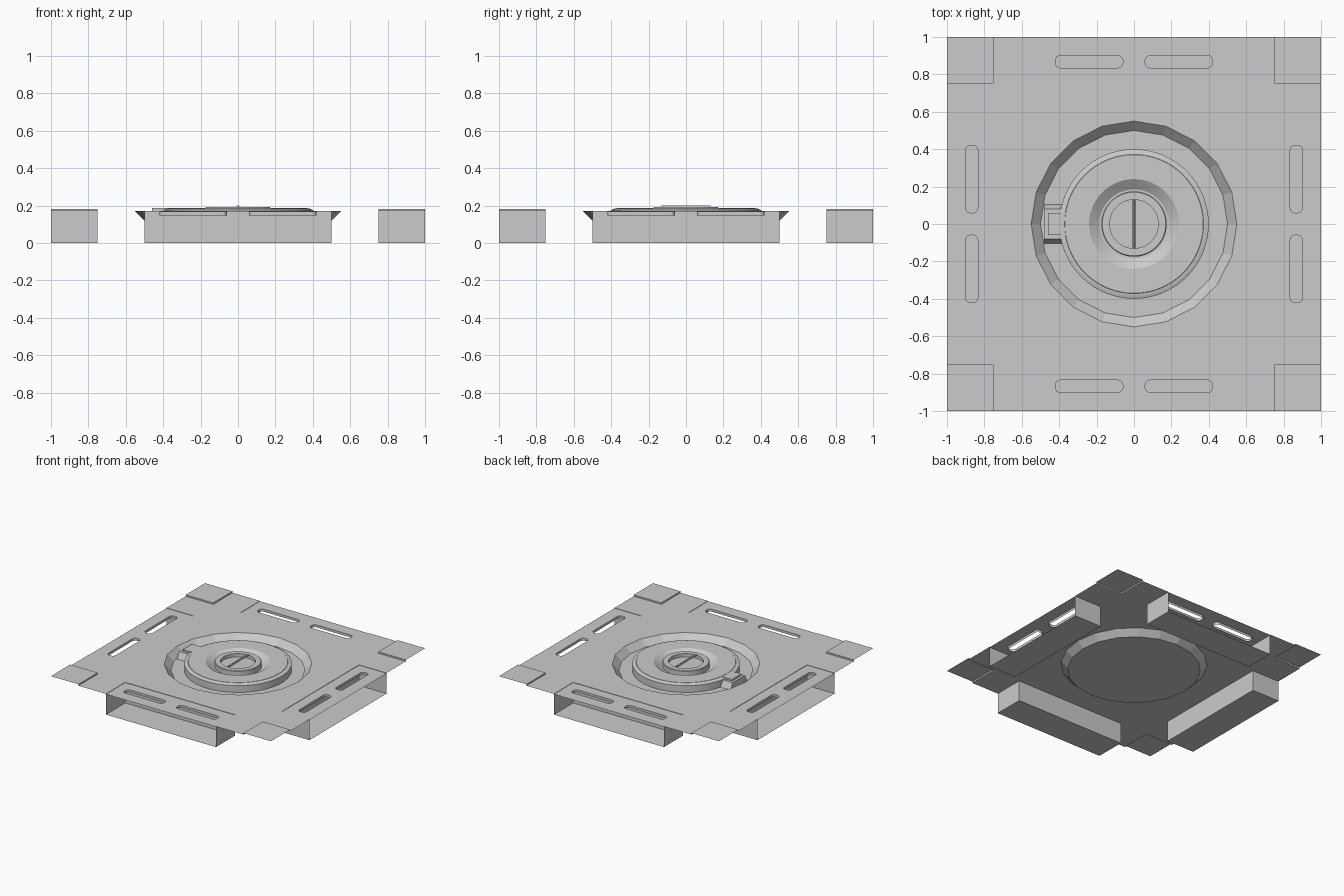
import bpy, bmesh
from math import sin, cos, pi
from mathutils import Matrix, Vector

if "Cube" in bpy.data.objects:
    bpy.data.objects.remove(bpy.data.objects["Cube"])

grey = bpy.data.materials.new("plain_grey")
grey.use_nodes = True
grey.diffuse_color = (0.6, 0.6, 0.6, 1)
grey.node_tree.nodes["Principled BSDF"].inputs["Base Color"].default_value = (0.6, 0.6, 0.6, 1)

DECK, PANEL, RAISED, PIT = 0.17, 0.167, 0.182, 0.12


def finish(name, bm, smooth=False):
    mesh = bpy.data.meshes.new(name)
    bm.to_mesh(mesh)
    bm.free()
    mesh.materials.append(grey)
    obj = bpy.data.objects.new(name, mesh)
    bpy.context.collection.objects.link(obj)
    if smooth:
        bpy.ops.object.select_all(action='DESELECT')
        obj.select_set(True)
        bpy.context.view_layer.objects.active = obj
        bpy.ops.object.shade_smooth_by_angle(angle=pi / 6)
    return obj


def turn(p, k):
    """Rotate a 2D point by k quarter turns."""
    x, y = p
    for _ in range(k):
        x, y = -y, x
    return x, y


def sheet(bm, loops, z):
    """Flat sheet; the first loop is the outline, the rest are holes."""
    edges = []
    for loop in loops:
        vs = [bm.verts.new((x, y, z)) for x, y in loop]
        edges += [bm.edges.new((vs[i - 1], vs[i])) for i in range(len(vs))]
    bmesh.ops.triangle_fill(bm, edges=edges, use_beauty=True, normal=(0, 0, 1))


def wall(bm, path, top, bottom, closed=False):
    """Vertical strip along a 2D path."""
    pts = path + path[:1] if closed else path
    for a, b in zip(pts, pts[1:]):
        bm.faces.new([bm.verts.new((*p, z)) for p, z in
                      ((a, top), (a, bottom), (b, bottom), (b, top))])


def circle(r, n):
    return [(r * cos(2 * pi * i / n), r * sin(2 * pi * i / n)) for i in range(n)]


def lathe(name, profile, n, smooth):
    """Revolve (radius, height) points; radius 0 closes the centre."""
    bm = bmesh.new()
    rings = []
    for r, z in profile:
        if r == 0:
            rings.append([bm.verts.new((0, 0, z))] * n)
        else:
            rings.append([bm.verts.new((x, y, z)) for x, y in circle(r, n)])
    for a, b in zip(rings, rings[1:]):
        for i in range(n):
            quad = [a[i - 1], a[i], b[i], b[i - 1]]
            bm.faces.new(list(dict.fromkeys(quad)))
    return finish(name, bm, smooth)


def slot(y0, y1, x0=0.835, x1=0.9, r=0.025):
    """Rounded rectangle outline."""
    pts = []
    for k, (cx, cy) in enumerate(((x1 - r, y1 - r), (x0 + r, y1 - r),
                                  (x0 + r, y0 + r), (x1 - r, y0 + r))):
        for i in range(5):
            a = (k + i / 4) * pi / 2
            pts.append((cx + r * cos(a), cy + r * sin(a)))
    return pts


# Deck sheet with a round opening and edge cut-outs
side = [(1, -0.75), (1, -0.5), (0.75, -0.5), (0.75, 0.5),
        (1, 0.5), (1, 0.75), (0.75, 0.75)]
outline = [turn(p, k) for k in range(4) for p in side]
bm = bmesh.new()
sheet(bm, [outline, circle(0.55, 20)], DECK)
finish("deck", bm)

# Faceted pit around the hatch
lathe("pit", [(0.55, DECK), (0.5, PIT), (0.38, PIT), (0, PIT)], 20, False)

# Slotted panels over open-ended channels, and raised corner sheets
for k in range(4):
    slots = [slot(0.06, 0.42), slot(-0.42, -0.06)]
    box = [(1, -0.5), (0.75, -0.5), (0.75, 0.5), (1, 0.5)]
    loops = [[turn(p, k) for p in loop] for loop in [box] + slots]
    bm = bmesh.new()
    sheet(bm, loops, PANEL)
    for loop in loops[1:]:
        wall(bm, loop, PANEL, PANEL - 0.02, closed=True)
    finish(f"slotted_panel_{k + 1}", bm)

    bm = bmesh.new()
    wall(bm, loops[0], DECK, 0)
    sheet(bm, [loops[0]], 0)
    bmesh.ops.remove_doubles(bm, verts=bm.verts, dist=0.0001)
    bmesh.ops.recalc_face_normals(bm, faces=bm.faces)
    finish(f"channel_{k + 1}", bm)

    corner = [turn(p, k) for p in ((1, 0.75), (1, 1), (0.75, 1), (0.75, 0.75))]
    bm = bmesh.new()
    sheet(bm, [corner], RAISED)
    wall(bm, corner[2:] + corner[:1], RAISED, DECK)
    finish(f"corner_plate_{k + 1}", bm)

# Round hatch lid with a dished centre
lathe("hatch_lid", [(0.4, PIT), (0.4, 0.176), (0.38, 0.185), (0.372, 0.185),
                    (0.37, 0.187), (0.24, 0.187), (0.185, 0.15), (0, 0.15)], 64, True)

# Raised ring in the dish
lathe("handle_ring", [(0.175, 0.15), (0.175, 0.188), (0.17, 0.192),
                      (0.13, 0.192), (0.13, 0.165), (0, 0.165)], 48, True)

# Handle bar across the ring
bm = bmesh.new()
bmesh.ops.create_cone(bm, cap_ends=True, segments=12, radius1=0.008, radius2=0.008,
                      depth=0.26, matrix=Matrix.Translation((0, 0, 0.193)) @
                      Matrix.Rotation(pi / 2, 4, 'X'))
finish("handle_bar", bm, True)


def block(name, x0, x1, half, z0, z1, taper=0):
    """Box with sloped y sides."""
    bm = bmesh.new()
    bmesh.ops.create_cube(bm, size=1)
    for v in bm.verts:
        top = v.co.z > 0
        h = half - taper if top else half
        v.co = Vector((x1 if v.co.x > 0 else x0, h if v.co.y > 0 else -h, z1 if top else z0))
    return finish(name, bm)


# Hinge block and its tab
block("hinge_base", -0.48, -0.37, 0.105, PIT, 0.172, 0.025)
block("hinge_tab", -0.46, -0.365, 0.06, PIT, 0.186)
